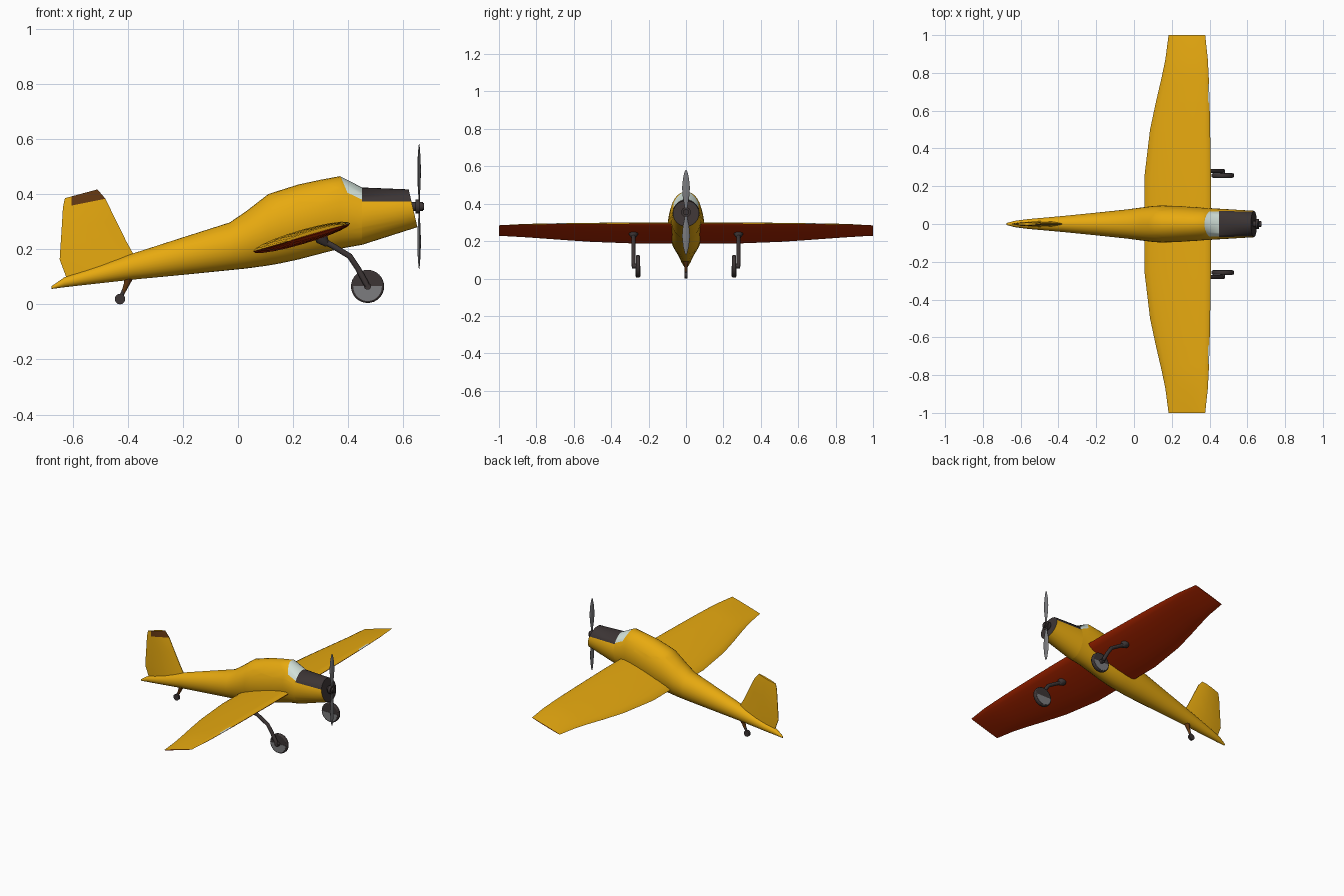
import bpy, bmesh, math
from mathutils import Vector

cube = bpy.data.objects.get("Cube")
if cube:
    bpy.data.objects.remove(cube, do_unlink=True)


def material(name, r, g, b):
    m = bpy.data.materials.new(name)
    m.use_nodes = True
    m.diffuse_color = (r, g, b, 1)
    m.node_tree.nodes["Principled BSDF"].inputs["Base Color"].default_value = (r, g, b, 1)
    return m


yellow = material("golden yellow", .80, .40, .005)
red = material("dark red", .50, .022, 0)
black = material("charcoal", .045, .035, .035)
glass = material("pale glass", .64, .75, .69)
grey = material("metal grey", .20, .20, .21)
brown = material("dark brown", .13, .04, .006)


def finish(ob, mats, angle=40):
    for m in mats:
        ob.data.materials.append(m)
    bpy.ops.object.select_all(action='DESELECT')
    ob.select_set(True)
    bpy.context.view_layer.objects.active = ob
    bpy.ops.object.shade_smooth_by_angle(angle=math.radians(angle))
    return ob


def loft(name, rings, mats, rule=None, angle=40, cuts=()):
    """Skin a row of equal point rings, cut along planes, colour by rule(center, normal)."""
    bm = bmesh.new()
    rows = [[bm.verts.new(p) for p in ring] for ring in rings]
    n = len(rows[0])
    for a, b in zip(rows, rows[1:]):
        for i in range(n):
            j = (i + 1) % n
            bm.faces.new((a[i], a[j], b[j], b[i]))
    bm.faces.new(rows[0][::-1])
    bm.faces.new(rows[-1])
    bmesh.ops.recalc_face_normals(bm, faces=bm.faces)
    for co, no in cuts:
        bmesh.ops.bisect_plane(bm, geom=bm.verts[:] + bm.edges[:] + bm.faces[:],
                               plane_co=co, plane_no=no)
    bm.normal_update()
    for f in bm.faces:
        f.material_index = rule(f.calc_center_median(), f.normal) if rule else 0
    me = bpy.data.meshes.new(name)
    bm.to_mesh(me)
    bm.free()
    ob = bpy.data.objects.new(name, me)
    bpy.context.collection.objects.link(ob)
    return finish(ob, mats, angle)


def disc(name, at, radius, depth, axis, mat, sides=32):
    rot = (math.pi / 2, 0, 0) if axis == 'Y' else (0, math.pi / 2, 0)
    bpy.ops.mesh.primitive_cylinder_add(vertices=sides, radius=radius, depth=depth,
                                        location=at, rotation=rot)
    ob = bpy.context.object
    ob.name = name
    return finish(ob, [mat])


def tube(name, points, radii, mat):
    cu = bpy.data.curves.new(name, 'CURVE')
    cu.dimensions = '3D'
    cu.bevel_depth = 1
    cu.bevel_resolution = 3
    cu.use_fill_caps = True
    sp = cu.splines.new('POLY')
    sp.points.add(len(points) - 1)
    for pt, co, r in zip(sp.points, points, radii):
        pt.co = (*co, 1)
        pt.radius = r
    ob = bpy.data.objects.new(name, cu)
    bpy.context.collection.objects.link(ob)
    bpy.ops.object.select_all(action='DESELECT')
    ob.select_set(True)
    bpy.context.view_layer.objects.active = ob
    bpy.ops.object.convert(target='MESH')
    return finish(bpy.context.object, [mat])


# Fuselage: elliptical stations (x, bottom, top, half width), leaning nose face
stations = [(-.676, .056, .066, .005), (-.63, .062, .098, .017), (-.56, .07, .122, .026),
            (-.38, .09, .185, .042), (-.2, .107, .243, .06), (-.03, .124, .297, .078),
            (.03, .13, .338, .086), (.11, .141, .4, .096), (.15, .148, .413, .098),
            (.22, .163, .435, .096), (.3, .184, .452, .091), (.37, .202, .465, .086),
            (.45, .216, .424, .081), (.635, .28, .417, .07)]
SIDES = 32
body = []
for x, lo, hi, w in stations:
    lean = -.23 if x > .6 else 0
    mid, h = (lo + hi) / 2, (hi - lo) / 2
    ring = []
    for i in range(SIDES):
        a = math.tau * i / SIDES
        ring.append((x + lean * h * math.sin(a), w * math.cos(a), mid + h * math.sin(a)))
    body.append(ring)

# Windscreen and cowl borders, each a point and the normal towards the painted side
screen_rear = (Vector((.372, 0, .465)), Vector((.06, 0, .025)))
screen_sill = (Vector((.397, 0, .405)), Vector((.025, 0, .053)))
cowl_sill = (Vector((.5, 0, .373)), Vector((0, 0, 1)))
cowl_rear = (Vector((.45, 0, .4)), Vector((1, 0, 0)))


def inside(c, plane):
    return (c - plane[0]).dot(plane[1]) > 0


def body_paint(c, n):
    if n.x > .85 and c.x > .6:
        return 1
    if inside(c, cowl_rear):
        return 1 if inside(c, cowl_sill) else 0
    return 2 if inside(c, screen_rear) and inside(c, screen_sill) else 0


loft("fuselage", body, [yellow, black, glass], body_paint, 50,
     (screen_rear, screen_sill, cowl_sill, cowl_rear))

# Wing: (y, trailing x, leading x, upper bulge, lower bulge), mirrored to the other side
half = [(0, .055, .407, .028, .025), (.25, .055, .407, .028, .025), (.5, .085, .403, .025, .022),
        (.65, .117, .4, .022, .019), (.77, .145, .396, .019, .016), (.87, .166, .391, .015, .013),
        (1, .183, .377, .002, .002)]
span = [(-y, *rest) for y, *rest in half[:0:-1]] + half
STEPS = 10


def chord(x):
    return .192 + .288 * (x - .056)


wing = []
for y, te, le, up, down in span:
    ring = []
    for i in range(2 * STEPS):
        a = math.tau * i / (2 * STEPS)
        x = (te + le) / 2 + (le - te) / 2 * math.cos(a)
        ring.append((x, y, chord(x) + (up if i < STEPS else down) * math.sin(a)))
    wing.append(ring)


def wing_paint(c, n):
    if c.z < chord(c.x) + 1e-4:
        return 1
    # Narrow lamp strips on the upper leading edge
    return 2 if .64 < abs(c.y) < .74 and c.x > .39 else 0


loft("wing", wing, [yellow, red, glass], wing_paint, 50,
     [(Vector((0, y, 0)), Vector((0, 1, 0))) for y in (-.74, -.64, .64, .74)])

# Tail fin: slanted levels (rear x, rear z, front x, front z, half thickness)
levels = [(-.62, .09, -.37, .165, .015), (-.647, .163, -.405, .228, .014),
          (-.64, .27, -.443, .305, .012), (-.635, .352, -.481, .383, .010),
          (-.628, .385, -.51, .417, .007)]
outline = [(0, .15), (.2, .7), (.5, 1), (.8, .8), (1, .15)]
fin = []
for xr, zr, xf, zf, t in levels:
    edge = [(xr + (xf - xr) * f, t * k, zr + (zf - zr) * f) for f, k in outline]
    fin.append(edge + [(x, -y, z) for x, y, z in edge[::-1]])
# The dark tip panel is on the right face only
loft("tail_fin", fin, [yellow, brown],
     lambda c, n: 1 if c.z > .366 and c.x > -.61 and n.y < -.1 else 0, 15)

# Propeller: two leaf blades and a stepped hub
HUB_X, HUB_Z = .657, .355
blade_form = [(0, .009), (.04, .009), (.08, .017), (.13, .021), (.18, .016), (.215, .008), (.226, .003)]
for name, s in (("upper_blade", 1), ("lower_blade", -1)):
    rings = []
    for r, w in blade_form:
        ring = []
        for i in range(10):
            a = math.tau * i / 10
            ring.append((HUB_X + .3 * w * math.sin(a) + .1 * w * s * math.cos(a),
                         w * math.cos(a), HUB_Z + s * r))
        rings.append(ring)
    loft(name, rings, [grey])
disc("propeller_shaft", (.647, 0, HUB_Z), .016, .05, 'X', black, 16)
disc("propeller_hub", (.652, 0, HUB_Z), .026, .018, 'X', black, 16)
disc("hub_cap", (.668, 0, HUB_Z), .012, .014, 'X', black, 12)

# Main gear on both sides: leg outboard of the wheel
for side, s in (("left", 1), ("right", -1)):
    leg_y, wheel_y = .281 * s, .257 * s
    tube(side + "_gear_leg",
         [(x, leg_y, z) for x, z in ((.285, .243), (.34, .214), (.405, .175), (.435, .13), (.47, .066))],
         (.012, .011, .011, .011, .011), black)
    tube(side + "_gear_mount", [(.30, leg_y, .25), (.305, leg_y, .235), (.325, leg_y, .215)],
         (.027, .024, .009), black)
    tyre = disc(side + "_wheel", (.47, wheel_y, .065), .06, .022, 'Y', black)
    bev = tyre.modifiers.new("rounded_tread", 'BEVEL')
    bev.width = .006
    bev.segments = 2
    # Lower half of each wheel face carries a grey plate
    plate = []
    for dy in (-.0125, .0125):
        plate.append([(.47 + .052 * math.cos(math.pi * (1 + i / 14)), wheel_y + dy,
                       .066 + .054 * math.sin(math.pi * (1 + i / 14))) for i in range(15)])
    loft(side + "_wheel_plate", plate, [grey])
    disc(side + "_axle", (.47, .268 * s, .066), .013, .04, 'Y', black, 16)

# Tail wheel
tube("tail_strut", [(-.395, 0, .105), (-.403, 0, .075), (-.418, 0, .04)], (.02, .011, .007), brown)
tube("tail_fork", [(-.412, 0, .055), (-.428, 0, .02)], (.008, .007), black)
disc("tail_wheel", (-.428, 0, .019), .019, .014, 'Y', black, 20)
